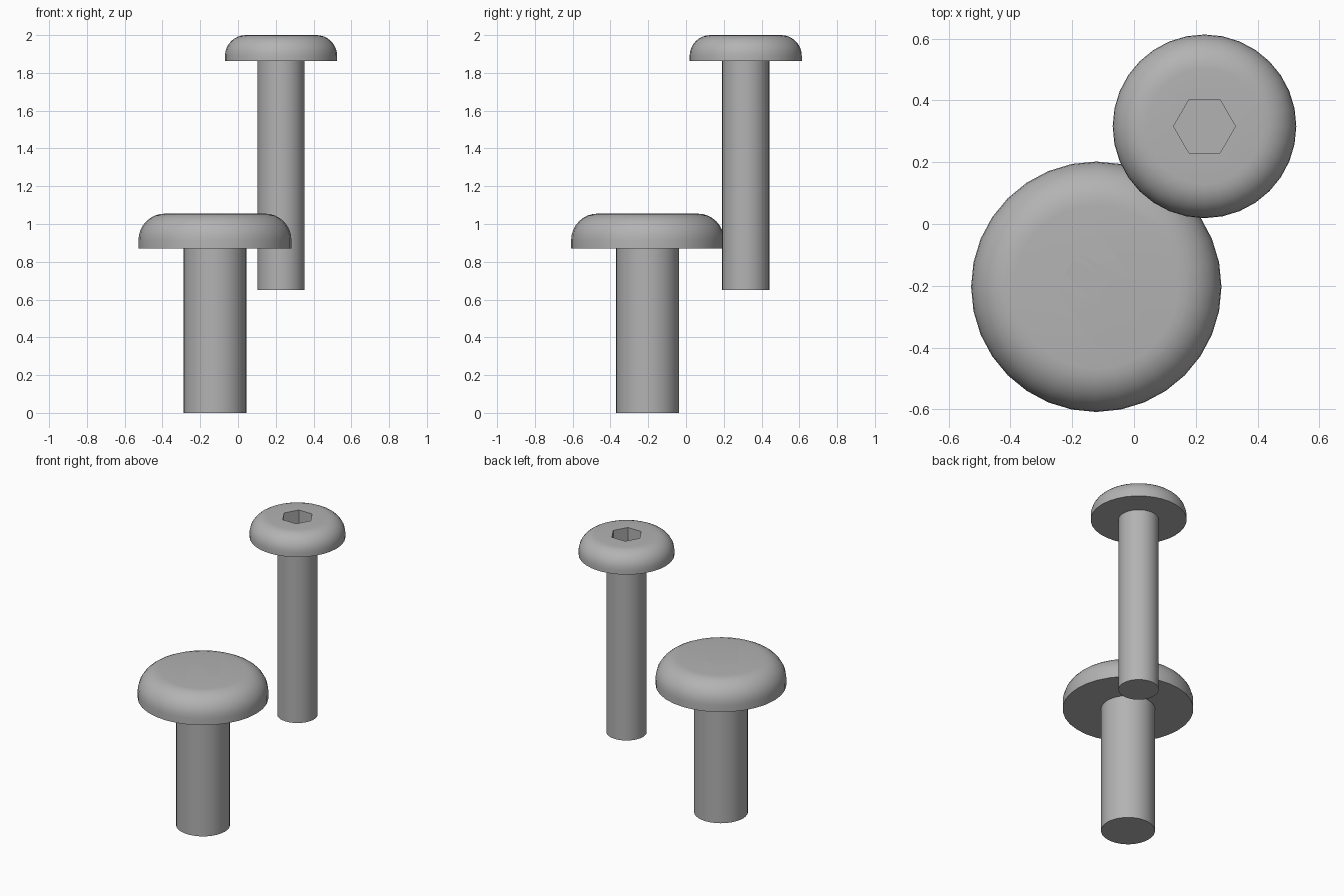
import bpy
import bmesh
from math import sin, cos, pi, radians

SEGMENTS = 32
BEVEL_STEPS = 8

cube = bpy.data.objects.get("Cube")
if cube:
    bpy.data.objects.remove(cube, do_unlink=True)

steel = bpy.data.materials.new("grey_steel")
steel.use_nodes = True
GREY = (0.45, 0.45, 0.45, 1.0)
steel.diffuse_color = GREY
steel.node_tree.nodes["Principled BSDF"].inputs["Base Color"].default_value = GREY


def ring(bm, radius, z, count=SEGMENTS):
    """Closed loop of edges, starting on +x."""
    verts = [bm.verts.new((radius * cos(2 * pi * i / count),
                           radius * sin(2 * pi * i / count), z))
             for i in range(count)]
    edges = [bm.edges.new((verts[i - 1], verts[i])) for i in range(count)]
    return verts, edges


def skin(bm, rings):
    """Join each ring to the next."""
    for (_, a), (_, b) in zip(rings, rings[1:]):
        bmesh.ops.bridge_loops(bm, edges=a + b)


def finish(bm, name, location):
    bmesh.ops.recalc_face_normals(bm, faces=bm.faces)
    mesh = bpy.data.meshes.new(name)
    bm.to_mesh(mesh)
    bm.free()
    mesh.materials.append(steel)
    obj = bpy.data.objects.new(name, mesh)
    obj.location = location
    bpy.context.collection.objects.link(obj)
    bpy.ops.object.select_all(action="DESELECT")
    obj.select_set(True)
    bpy.context.view_layer.objects.active = obj
    bpy.ops.object.shade_smooth_by_angle(angle=radians(30))


def screw(name, x, y, bottom, under, top, shaft_r, head_r, bevel, hex_r, depth):
    # Plain round shaft
    bm = bmesh.new()
    rings = [ring(bm, shaft_r, bottom), ring(bm, shaft_r, under)]
    skin(bm, rings)
    for verts, _ in rings:
        bm.faces.new(verts)
    finish(bm, name + "_shaft", (x, y, 0))

    # Rounded button head with a hexagonal socket
    bm = bmesh.new()
    rings = [ring(bm, head_r, under)]
    for i in range(BEVEL_STEPS + 1):
        a = pi / 2 * i / BEVEL_STEPS
        rings.append(ring(bm, head_r - bevel * (1 - cos(a)),
                          top - bevel * (1 - sin(a))))
    rings.append(ring(bm, hex_r, top, 6))
    rings.append(ring(bm, hex_r, top - depth, 6))
    skin(bm, rings)
    bm.faces.new(rings[0][0])
    bm.faces.new(rings[-1][0])
    finish(bm, name + "_head", (x, y, 0))


screw("large_screw", x=-0.122, y=-0.203, bottom=0, under=0.87, top=1.055,
      shaft_r=0.167, head_r=0.405, bevel=0.14, hex_r=0.125, depth=0.13)
screw("small_screw", x=0.228, y=0.316, bottom=0.65, under=1.863, top=2.0,
      shaft_r=0.125, head_r=0.297, bevel=0.11, hex_r=0.1, depth=0.1)
